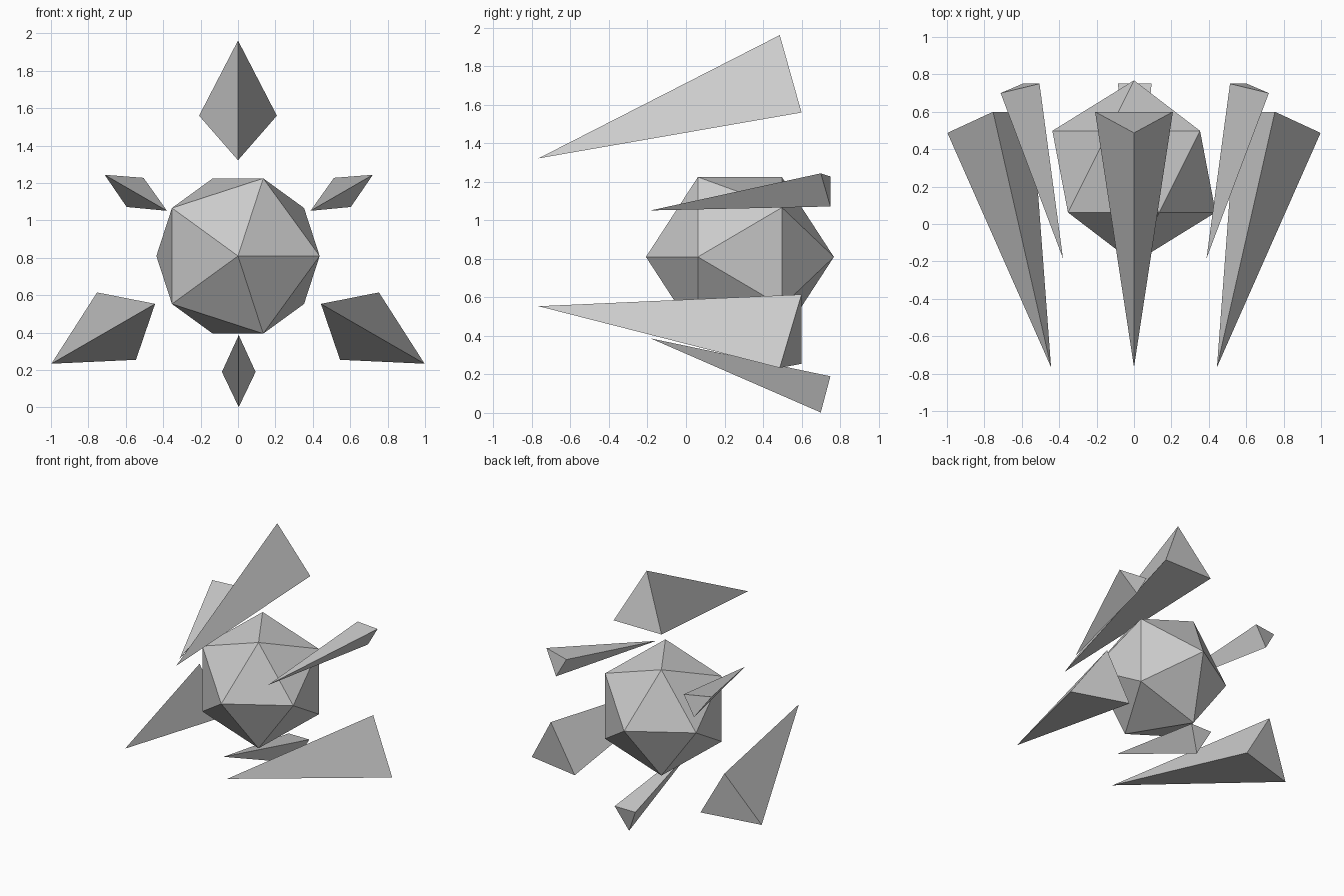
import bpy
import bmesh
import math
from mathutils import Vector

if "Cube" in bpy.data.objects:
    bpy.data.objects.remove(bpy.data.objects["Cube"])


def make_object(name, verts, faces=None):
    """Flat-shaded solid; without faces the convex hull of the points is used."""
    bm = bmesh.new()
    for v in verts:
        bm.verts.new(v)
    bmesh.ops.convex_hull(bm, input=bm.verts)
    bmesh.ops.recalc_face_normals(bm, faces=bm.faces)
    mesh = bpy.data.meshes.new(name)
    bm.to_mesh(mesh)
    bm.free()
    obj = bpy.data.objects.new(name, mesh)
    bpy.context.collection.objects.link(obj)
    return obj


# Core: icosahedron with its poles pointing front and back
R, centre = 0.488, Vector((0, 0.28, 0.81))
pts = [Vector((0, -R, 0)), Vector((0, R, 0))]
ring = R * 2 / math.sqrt(5)
for side, start in ((-1, 0), (1, 36)):
    for k in range(5):
        a = math.radians(start + 72 * k)
        pts.append(Vector((ring * math.cos(a), side * ring / 2, ring * math.sin(a))))
make_object("core", [centre + p for p in pts])


def shard_ring(name, cx, cz, start, tip, outer, base, half_width):
    """Three tetrahedral shards around the y axis; tip, outer, base = (radius, y)."""
    for k in range(3):
        a = math.radians(start + 120 * k)
        c, s = math.cos(a), math.sin(a)
        local = [(*tip, 0), (*outer, 0), (*base, half_width), (*base, -half_width)]
        make_object(f"{name}_{k + 1}",
                    [(cx + r * c - w * s, y, cz + r * s + w * c) for r, y, w in local])


# Large shards: top, lower left, lower right
shard_ring("large_shard", 0, 0.81, 90, (0.512, -0.766), (1.152, 0.487), (0.75, 0.6), 0.208)
# Small shards: bottom, upper right, upper left
shard_ring("small_shard", 0.004, 0.83, -90, (0.443, -0.184), (0.828, 0.7), (0.64, 0.75), 0.09)
